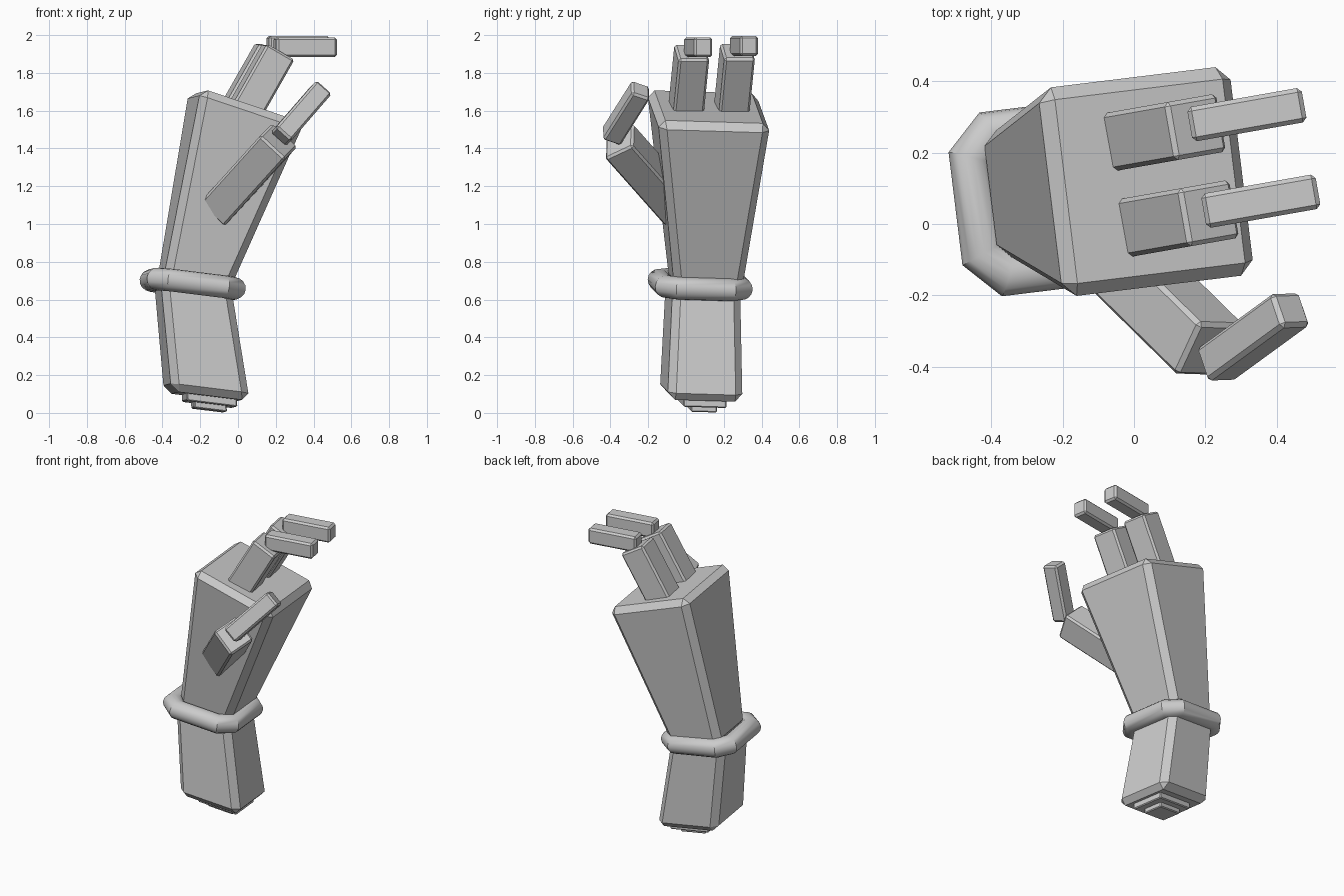
import bpy, bmesh, math
from mathutils import Vector as V

if "Cube" in bpy.data.objects:
    bpy.data.objects.remove(bpy.data.objects["Cube"])


def make_object(name, bm):
    bmesh.ops.recalc_face_normals(bm, faces=bm.faces[:])
    me = bpy.data.meshes.new(name)
    bm.to_mesh(me)
    bm.free()
    ob = bpy.data.objects.new(name, me)
    bpy.context.collection.objects.link(ob)
    return ob


def loft(name, c0, c1, x, y, size0, size1, bevel):
    """Four-sided block between two rectangles sharing the axes x, y."""
    bm = bmesh.new()
    rings = []
    for c, (w, d) in ((c0, size0), (c1, size1)):
        rings.append([bm.verts.new(V(c) + x * (i * w / 2) + y * (j * d / 2))
                      for i, j in ((-1, -1), (1, -1), (1, 1), (-1, 1))])
    a, b = rings
    bm.faces.new(a[::-1])
    bm.faces.new(b)
    for i in range(4):
        k = (i + 1) % 4
        bm.faces.new((a[i], a[k], b[k], b[i]))
    bmesh.ops.bevel(bm, geom=bm.edges[:], offset=bevel, segments=1,
                    profile=0.5, affect='EDGES')
    return make_object(name, bm)


def bar(name, tip, direction, hint, size, length, bevel=0.012):
    """Straight finger segment ending at tip."""
    d = V(direction).normalized()
    x = V(hint)
    x = (x - d * x.dot(d)).normalized()
    return loft(name, V(tip) - d * length, tip, x, d.cross(x), size, size, bevel)


def axes(tilt, yaw=7, drop=-0.03):
    """Section axes turned about z by yaw and leaning toward +x by tilt."""
    t, r = math.radians(tilt), math.radians(yaw)
    x = V((math.cos(r) * math.cos(t), math.sin(r) * math.cos(t), -math.sin(t)))
    y = V((-math.sin(r), math.cos(r), drop)).normalized()
    return x, y


# Palm and forearm
loft("palm", (-0.245, 0.10, 0.66), (0.045, 0.12, 1.62), *axes(18.5),
     (0.35, 0.35), (0.58, 0.60), 0.04)
wx, wy = axes(7)
loft("forearm", (-0.165, 0.08, 0.085), (-0.24, 0.09, 0.68), wx, wy,
     (0.42, 0.40), (0.38, 0.36), 0.04)

# Stepped stump plates
loft("stump_plate_upper", (-0.15, 0.085, 0.045), (-0.152, 0.085, 0.11), wx, wy,
     (0.27, 0.23), (0.27, 0.23), 0.006)
loft("stump_plate_lower", (-0.153, 0.085, 0.014), (-0.155, 0.085, 0.07), wx, wy,
     (0.175, 0.14), (0.175, 0.14), 0.006)

# Bracelet: round tube swept around a chamfered rectangle
bm = bmesh.new()
tube, n = 0.06, 16
bn = wx.cross(wy)
center = V((-0.24, 0.075, 0.68))
loops = []
for s in range(n):
    a = 2 * math.pi * s / n
    off = tube * math.cos(a)
    hx, hy, c = 0.205 + off, 0.20 + off, 0.065 + 0.586 * off
    pts = [(hx, hy - c), (hx - c, hy), (c - hx, hy), (-hx, hy - c),
           (-hx, c - hy), (c - hx, -hy), (hx - c, -hy), (hx, c - hy)]
    loops.append([bm.verts.new(center + wx * p + wy * q + bn * (tube * math.sin(a)))
                  for p, q in pts])
for s in range(n):
    a, b = loops[s], loops[(s + 1) % n]
    for i in range(8):
        k = (i + 1) % 8
        bm.faces.new((a[i], a[k], b[k], b[i]))
ring = make_object("bracelet", bm)
bpy.context.view_layer.objects.active = ring
ring.select_set(True)
bpy.ops.object.shade_smooth_by_angle(angle=math.radians(35))
ring.select_set(False)

# Two fingers: leaning lower segment and level upper segment
r = math.radians(10)
fwd = V((math.cos(r), math.sin(r), 0))
lean = fwd * 0.5 + V((0, 0, 0.866))
for tag, knuckle, mid in (("left", (0.177, 0.273, 1.917), (0.317, 0.307, 1.943)),
                          ("right", (0.214, 0.031, 1.912), (0.356, 0.064, 1.936))):
    bar("finger_lower_" + tag, knuckle, lean, fwd, (0.17, 0.165), 0.48)
    bar("finger_upper_" + tag, V(mid) + fwd * 0.163, fwd, (0, 0, -1),
        (0.105, 0.098), 0.326)

# Thumb
bar("thumb_lower", (0.217, -0.355, 1.44), (0.56, -0.55, 0.62), (0.7, 0, -0.7),
    (0.18, 0.175), 0.58)
td = V((0.59, 0.43, 0.68)).normalized()
bar("thumb_upper", V((0.335, -0.317, 1.587)) + td * 0.183, td, (0.7, 0, -0.7),
    (0.108, 0.105), 0.366)
